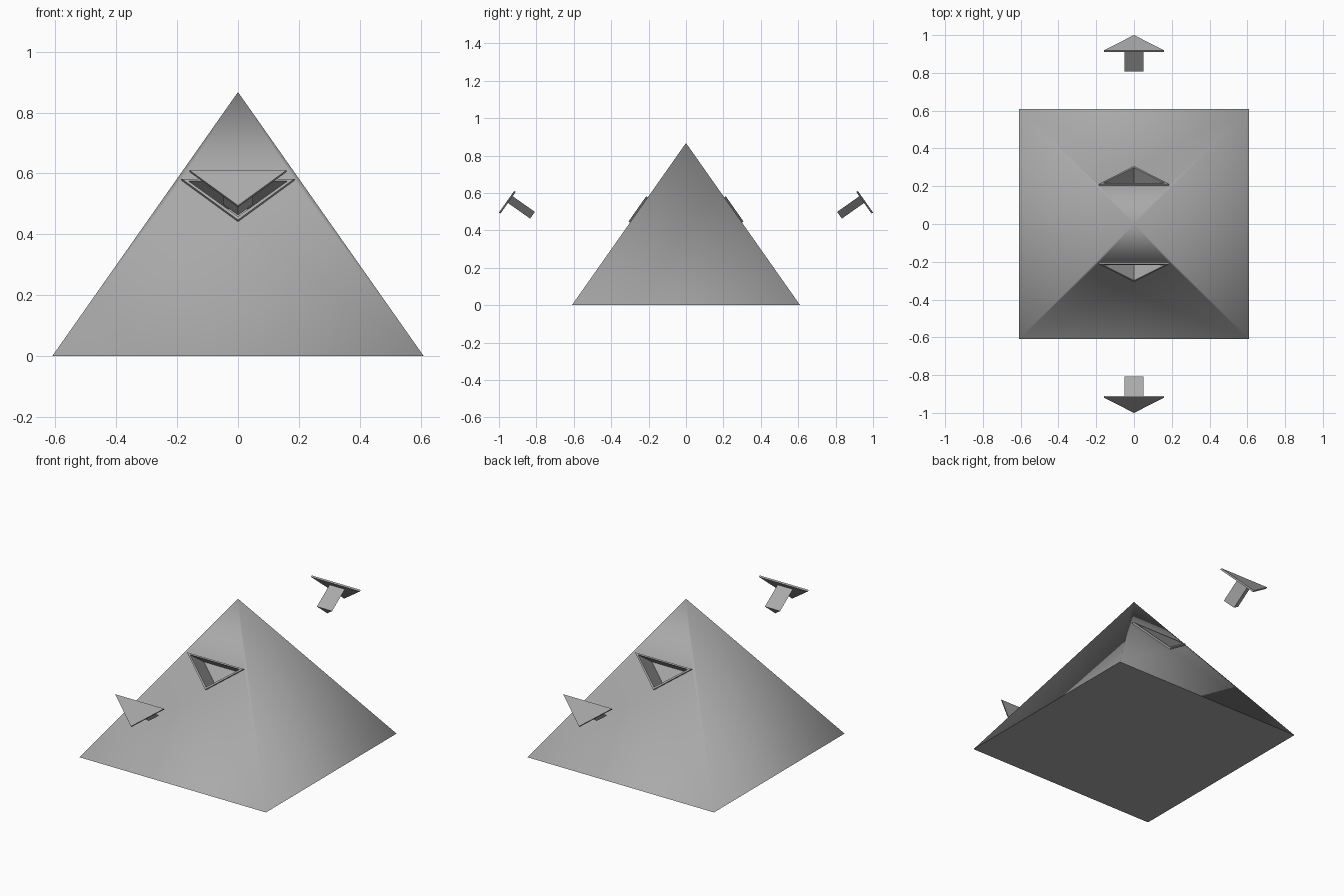
import bpy, bmesh, math
from mathutils import Vector, Matrix

cube = bpy.data.objects.get("Cube")
if cube:
    bpy.data.objects.remove(cube, do_unlink=True)

HALF, HEIGHT = 0.61, 0.867
slope = math.atan2(HEIGHT, HALF)
UP = Vector((0, math.cos(slope), math.sin(slope)))     # up along the front face
OUT = Vector((0, -math.sin(slope), math.cos(slope)))   # away from the front face

grey = bpy.data.materials.new("stone grey")
grey.use_nodes = True
colour = (0.4, 0.4, 0.4, 1)
grey.diffuse_color = colour
grey.node_tree.nodes["Principled BSDF"].inputs["Base Color"].default_value = colour


def triangle(bm, half_width, low, high, out, turn):
    """Point-down triangle parallel to the front face, turned about z."""
    pts = [(-half_width, high), (0, low), (half_width, high)]
    return [bm.verts.new(turn @ (Vector((x, -HALF, 0)) + UP * s + OUT * out))
            for x, s in pts]


def bridge(bm, a, b):
    for i in range(3):
        j = (i + 1) % 3
        bm.faces.new((a[i], a[j], b[j], b[i]))


def finish(bm, name, angle):
    bmesh.ops.recalc_face_normals(bm, faces=bm.faces)
    mesh = bpy.data.meshes.new(name)
    bm.to_mesh(mesh)
    bm.free()
    mesh.materials.append(grey)
    obj = bpy.data.objects.new(name, mesh)
    bpy.context.collection.objects.link(obj)
    bpy.ops.object.select_all(action='DESELECT')
    obj.select_set(True)
    bpy.context.view_layer.objects.active = obj
    bpy.ops.object.shade_smooth_by_angle(angle=math.radians(angle))


TURNS = {"front": Matrix.Identity(4), "back": Matrix.Rotation(math.pi, 4, 'Z')}

# Pyramid with a rimmed triangular socket in the front and back
bm = bmesh.new()
base = [bm.verts.new((x * HALF, y * HALF, 0))
        for x, y in ((-1, -1), (1, -1), (1, 1), (-1, 1))]
apex = bm.verts.new((0, 0, HEIGHT))
bm.faces.new(base[::-1])
bm.faces.new((base[1], base[2], apex))
bm.faces.new((base[3], base[0], apex))
for turn, (a, b) in zip(TURNS.values(), ((base[0], base[1]), (base[2], base[3]))):
    loops = [triangle(bm, *size, turn) for size in (
        (0.185, 0.540, 0.705, 0.0),      # rim foot
        (0.185, 0.540, 0.705, 0.01),     # rim outer edge
        (0.163, 0.554, 0.697, 0.01),     # rim inner edge
        (0.163, 0.554, 0.697, -0.15))]   # socket floor
    left, tip, right = loops[0]
    for face in ((a, b, tip), (a, tip, left), (b, right, tip),
                 (a, left, apex), (b, apex, right), (left, right, apex)):
        bm.faces.new(face)
    for lower, upper in zip(loops, loops[1:]):
        bridge(bm, lower, upper)
    bm.faces.new(loops[-1])
finish(bm, "pyramid", 80)

# Floating triangular keys: a thin plate with a triangular stem
for side, turn in TURNS.items():
    for part, half_width, low, high, inner, outer in (
            ("key_plate", 0.16, 0.180, 0.322, 0.594, 0.604),
            ("key_stem", 0.05, 0.250, 0.294, 0.449, 0.594)):
        bm = bmesh.new()
        a = triangle(bm, half_width, low, high, inner, turn)
        b = triangle(bm, half_width, low, high, outer, turn)
        bridge(bm, a, b)
        bm.faces.new(a[::-1])
        bm.faces.new(b)
        finish(bm, f"{side}_{part}", 30)
